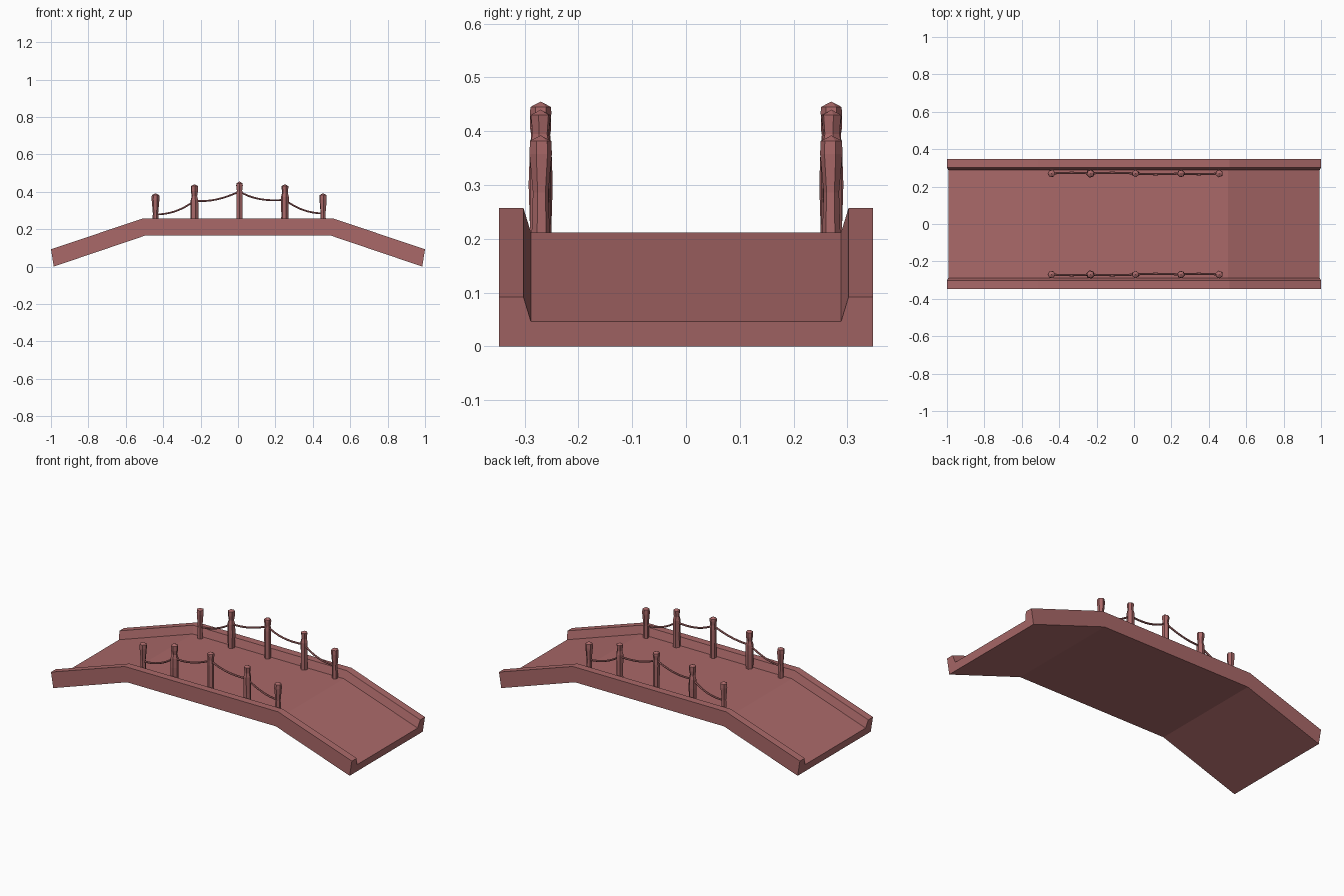
import bpy, bmesh
from math import cos, sin, pi
from mathutils import Vector

if "Cube" in bpy.data.objects:
    bpy.data.objects.remove(bpy.data.objects["Cube"])

mat = bpy.data.materials.new("painted_stone")
mat.diffuse_color = (0.40, 0.14, 0.14, 1)
mat.use_nodes = True
mat.node_tree.nodes["Principled BSDF"].inputs["Base Color"].default_value = mat.diffuse_color


def make_object(name, bm):
    bmesh.ops.recalc_face_normals(bm, faces=bm.faces[:])
    me = bpy.data.meshes.new(name)
    bm.to_mesh(me)
    bm.free()
    me.materials.append(mat)
    ob = bpy.data.objects.new(name, me)
    bpy.context.collection.objects.link(ob)
    return ob


def loft(bm, rings, cap_start=True, cap_end=True):
    rows = [[bm.verts.new(p) for p in ring] for ring in rings]
    n = len(rows[0])
    for a, b in zip(rows, rows[1:]):
        for i in range(n):
            bm.faces.new((a[i], a[(i + 1) % n], b[(i + 1) % n], b[i]))
    if cap_start:
        bm.faces.new(rows[0])
    if cap_end:
        bm.faces.new(rows[-1])
    return rows


# Deck: channel section carried along the three-part arch
section = [(-0.347, 0), (0.347, 0), (0.347, 1), (0.302, 1),
           (0.288, 0.5), (-0.288, 0.5), (-0.302, 1), (-0.347, 1)]
stations = [(-0.985, 0, -1.0, 0.092), (-0.495, 0.166, -0.51, 0.257),
            (0.495, 0.166, 0.51, 0.257), (0.985, 0, 1.0, 0.092)]
bm = bmesh.new()
loft(bm, [[(xb + (xt - xb) * h, y, zb + (zt - zb) * h) for y, h in section]
          for xb, zb, xt, zt in stations])
make_object("bridge_deck", bm)

# Post outlines: (radius, fraction of height up to the rim)
FLARED = [(0.017, 0), (0.0145, 0.45), (0.021, 0.86), (0.020, 1)]
BOTTLE = [(0.020, 0), (0.023, 0.42), (0.021, 0.66), (0.015, 0.76),
          (0.020, 0.88), (0.020, 1)]
STRAIGHT = [(0.018, 0), (0.019, 0.72), (0.0165, 0.84), (0.020, 0.95), (0.019, 1)]
WAISTED = [(0.021, 0), (0.020, 0.3), (0.021, 0.74), (0.016, 0.84), (0.019, 1)]
posts = [(-0.441, 0.392, FLARED, 0.1), (-0.233, 0.440, BOTTLE, 0.3),
         (0.008, 0.455, STRAIGHT, 0.5), (0.251, 0.440, WAISTED, 0.2),
         (0.455, 0.392, FLARED, 0.4)]
FLOOR, POST_Y = 0.208, 0.270


def add_post(name, x, y, top, outline, turn):
    bm = bmesh.new()
    rim = top - 0.010
    rings = [[(x + r * cos(turn + i * pi / 3), y + r * sin(turn + i * pi / 3),
               FLOOR + (rim - FLOOR) * f) for i in range(6)] for r, f in outline]
    rows = loft(bm, rings, cap_end=False)
    tip = bm.verts.new((x, y, top))
    for i in range(6):
        bm.faces.new((rows[-1][i], rows[-1][(i + 1) % 6], tip))
    make_object(name, bm)


# Ropes: start, control and end points of each sag in x and z
ropes = [((-0.441, 0.279), (-0.33, 0.277), (-0.233, 0.352)),
         ((-0.233, 0.352), (-0.12, 0.340), (0.008, 0.402)),
         ((0.008, 0.402), (0.10, 0.343), (0.251, 0.357)),
         ((0.251, 0.357), (0.34, 0.286), (0.455, 0.284))]


def add_rope(name, a, b, c, y, bow):
    bm = bmesh.new()
    rings, steps, radius = [], 8, 0.0055
    for k in range(steps + 1):
        t = k / steps
        u = 1 - t
        P = [u * u * p + 2 * u * t * q + t * t * r for p, q, r in zip(a, b, c)]
        D = [2 * u * (q - p) + 2 * t * (r - q) for p, q, r in zip(a, b, c)]
        d = Vector((D[0], 0, D[1])).normalized()
        side = Vector((0, 1, 0))
        up = side.cross(d)
        o = Vector((P[0], y + bow * sin(pi * t), P[1]))
        rings.append([o + radius * (side * cos(i * pi / 3) + up * sin(i * pi / 3))
                      for i in range(6)])
    loft(bm, rings)
    make_object(name, bm)


for side, s in (("front", -1), ("back", 1)):
    for i, (x, top, outline, turn) in enumerate(posts):
        add_post(f"{side}_post_{i + 1}", x, s * POST_Y, top, outline, s * turn)
    for i, (a, b, c) in enumerate(ropes):
        add_rope(f"{side}_rope_{i + 1}", a, b, c, s * POST_Y, s * 0.004 * (-1) ** (i // 2))
